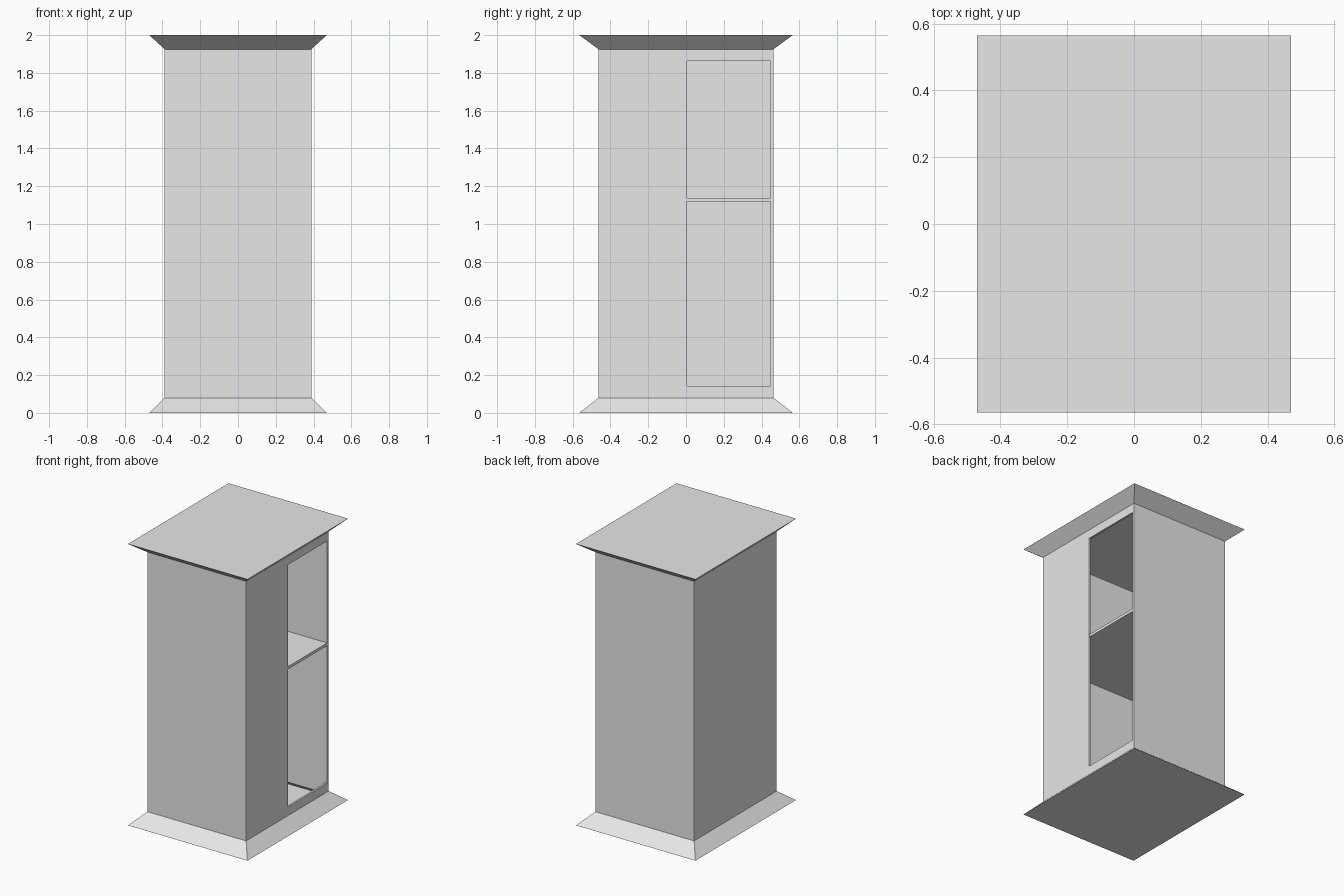
import bpy, bmesh
from mathutils import Matrix, Vector

cube = bpy.data.objects.get("Cube")
if cube:
    bpy.data.objects.remove(cube, do_unlink=True)

grey = bpy.data.materials.new("plain_grey")
grey.use_nodes = True
colour = (0.8, 0.8, 0.8, 1)
grey.diffuse_color = colour
grey.node_tree.nodes["Principled BSDF"].inputs["Base Color"].default_value = colour

WALL = 0.015


def add_object(name, bm):
    bmesh.ops.recalc_face_normals(bm, faces=bm.faces)
    mesh = bpy.data.meshes.new(name)
    bm.to_mesh(mesh)
    bm.free()
    mesh.materials.append(grey)
    obj = bpy.data.objects.new(name, mesh)
    bpy.context.scene.collection.objects.link(obj)
    return obj


def box(name, low, high):
    low, high = Vector(low), Vector(high)
    bm = bmesh.new()
    place = Matrix.Translation((low + high) / 2) @ Matrix.Diagonal((high - low).to_4d())
    bmesh.ops.create_cube(bm, size=1, matrix=place)
    return add_object(name, bm)


# Hollow cabinet shell: flared plinth, straight body, flared cornice
sections = [(0.47, 0.565, 0), (0.388, 0.463, 0.08),
            (0.388, 0.463, 1.925), (0.47, 0.565, 2)]
bm = bmesh.new()
rings = [[bm.verts.new((sx * x, sy * y, z))
          for sx, sy in ((-1, -1), (1, -1), (1, 1), (-1, 1))]
         for x, y, z in sections]
for lower, upper in zip(rings, rings[1:]):
    for i in range(4):
        j = (i + 1) % 4
        bm.faces.new((lower[i], lower[j], upper[j], upper[i]))
bm.faces.new(rings[0])
bm.faces.new(rings[-1])
shell = add_object("cabinet_shell", bm)
solid = shell.modifiers.new("wall_thickness", 'SOLIDIFY')
solid.thickness = WALL
solid.offset = -1
solid.use_even_offset = True

# Tall side opening, running back to the rear panel
cutter = box("opening_cutter", (0.3, 0.005, 0.143), (0.5, 0.463 - WALL, 1.863))
cutter.hide_render = True
cutter.hide_viewport = True
cutter.display_type = 'WIRE'
cut = shell.modifiers.new("side_opening", 'BOOLEAN')
cut.operation = 'DIFFERENCE'
cut.solver = 'EXACT'
cut.object = cutter

# Inner shelf
box("shelf", (-0.38, -0.452, 1.118), (0.386, 0.452, 1.138))
